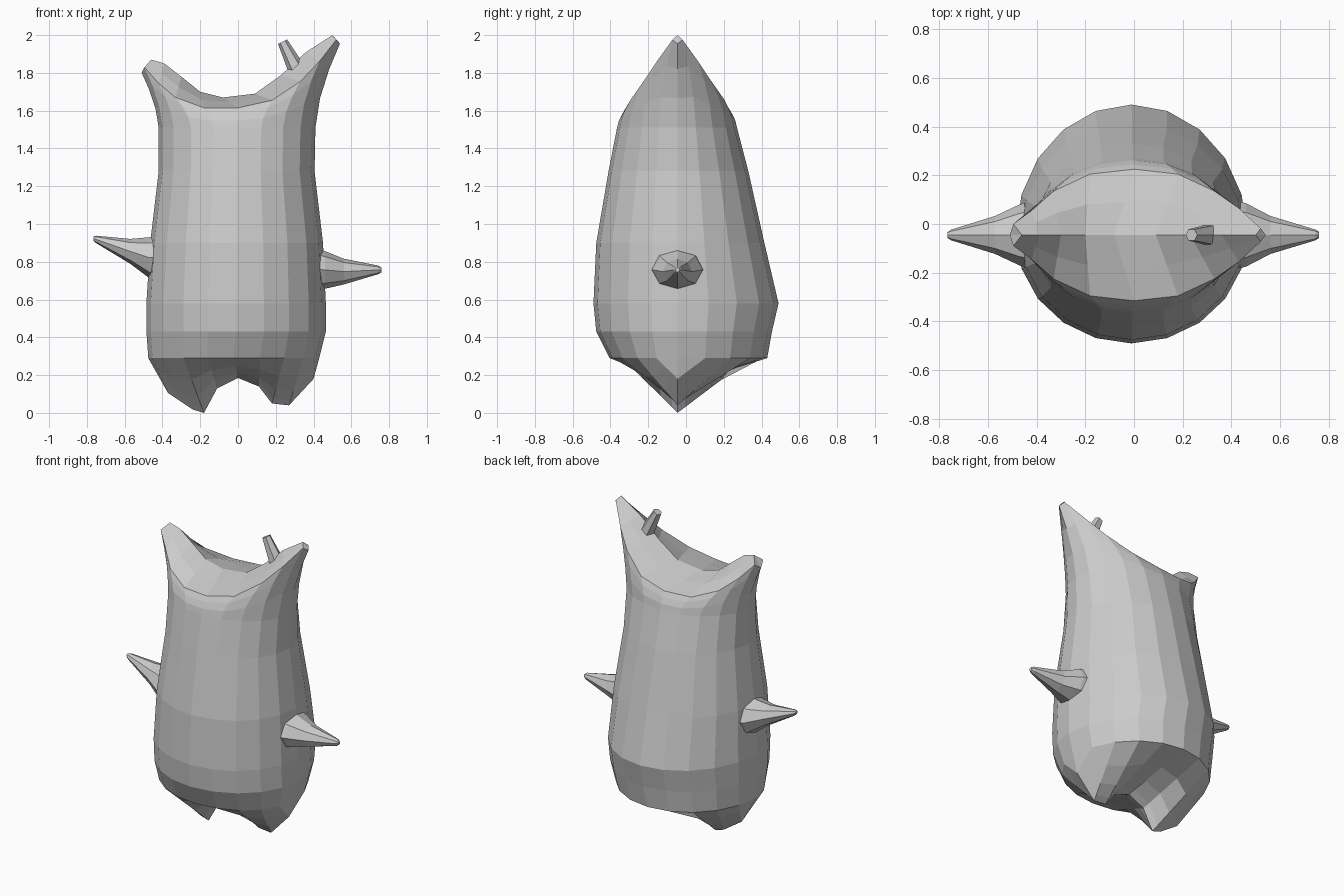
import bpy, bmesh
from math import sin, cos, pi
from mathutils import Vector

if "Cube" in bpy.data.objects:
    bpy.data.objects.remove(bpy.data.objects["Cube"])

N = 20           # sides of the body
H = N // 2       # columns run left to right, front and back points pair up
CY = -0.045      # y of the plane holding ears, arms and feet


def finish(bm, name):
    bmesh.ops.recalc_face_normals(bm, faces=bm.faces)
    me = bpy.data.meshes.new(name)
    bm.to_mesh(me)
    bm.free()
    ob = bpy.data.objects.new(name, me)
    bpy.context.collection.objects.link(ob)
    return ob


def bridge(bm, a, b):
    for k in range(len(a)):
        j = (k + 1) % len(a)
        bm.faces.new((a[k], a[j], b[j], b[k]))


def body_ring(xl, xr, yf, yb, z):
    pts = []
    for k in range(N):
        a = 2 * pi * k / N
        s = sin(a)
        y = CY + (s * (yf - CY) if s > 0 else -s * (yb - CY))
        pts.append(Vector(((xl + xr) / 2 - (xr - xl) / 2 * cos(a), y, z)))
    return pts


def close_over(bm, ring, ridge, fracs):
    """Close a ring with rows running from front edge over a ridge to the back edge."""
    cols = []
    for i, (x, z) in enumerate(ridge, 1):
        r = bm.verts.new((x, CY, z))
        front, back = ring[i], ring[N - i]
        half1 = [bm.verts.new(front.co.lerp(r.co, t)) for t in fracs]
        half2 = [bm.verts.new(back.co.lerp(r.co, t)) for t in reversed(fracs)]
        cols.append([front] + half1 + [r] + half2 + [back])
    for a, b in zip(cols, cols[1:]):
        for j in range(len(a) - 1):
            bm.faces.new((a[j], a[j + 1], b[j + 1], b[j]))
    for tip, col in ((ring[0], cols[0]), (ring[H], cols[-1])):
        for j in range(len(col) - 1):
            bm.faces.new((tip, col[j], col[j + 1]))


# Body: stacked oval rings, rising into a rim that peaks at both ears
rings = [body_ring(*r) for r in (
    (-.475, .43, -.405, .43, .29),
    (-.485, .465, -.475, .455, .43),
    (-.485, .465, -.49, .49, .58),
    (-.465, .45, -.475, .415, .90),
    (-.42, .405, -.41, .33, 1.28),
    (-.42, .41, -.365, .27, 1.51))]

# Rim columns: x, z, half depth
rim_cols = [(-.51, 1.80, 0), (-.495, 1.83, .045), (-.42, 1.745, .10),
            (-.33, 1.67, .18), (-.18, 1.615, .25), (0, 1.615, .27),
            (.18, 1.655, .25), (.33, 1.755, .18), (.43, 1.86, .11),
            (.52, 1.975, .027), (.54, 1.955, 0)]
rim = []
for k in range(N):
    x, z, h = rim_cols[k if k <= H else N - k]
    rim.append(Vector((x, CY - h if k <= H else CY + h, z)))

for t in (.35, .7):
    blend = []
    for p, q in zip(rings[5], rim):
        v = p.lerp(q, t ** 1.6)
        v.z = p.z + (q.z - p.z) * t
        blend.append(v)
    rings.append(blend)
rings.append(rim)

bm = bmesh.new()
vr = [[bm.verts.new(p) for p in r] for r in rings]
for a, b in zip(vr, vr[1:]):
    bridge(bm, a, b)

# Saddle between the ears
close_over(bm, vr[-1], [(-.46, 1.87), (-.39, 1.85), (-.30, 1.78), (-.20, 1.70),
                        (-.08, 1.67), (.09, 1.69), (.23, 1.79), (.36, 1.91),
                        (.50, 2.0)], (.5,))
# Underside with two stubby feet
close_over(bm, vr[0], [(-.37, .105), (-.24, .018), (-.18, 0), (-.11, .13),
                       (0, .185), (.11, .14), (.18, .05), (.27, .04),
                       (.40, .18)], (.4, .7, .9))
finish(bm, "body")


# Arms: eight-sided tapering spikes; sections are x, centre z, half height, half depth
def arm(name, sections):
    bm = bmesh.new()
    loops = []
    for x, z, rz, ry in sections:
        loops.append([bm.verts.new((x, CY + ry * sin(pi * k / 4), z + rz * cos(pi * k / 4)))
                      for k in range(8)])
    for a, b in zip(loops, loops[1:]):
        bridge(bm, a, b)
    bm.faces.new(loops[0])
    bm.faces.new(loops[-1])
    finish(bm, name)


arm("left_arm", [(-.42, .825, .118, .14), (-.47, .822, .108, .125),
                 (-.57, .855, .066, .078), (-.75, .918, .02, .022),
                 (-.765, .922, .012, .012)])
arm("right_arm", [(.42, .76, .11, .14), (.46, .757, .1, .13),
                  (.56, .748, .068, .078), (.745, .757, .022, .022),
                  (.76, .757, .012, .012)])

# Small six-sided stub on the taller ear
base, tip = Vector((.31, CY, 1.82)), Vector((.236, CY, 1.965))
axis = tip - base
bm = bmesh.new()
bmesh.ops.create_cone(bm, cap_ends=True, segments=6, radius1=.046, radius2=.027,
                      depth=axis.length)
bmesh.ops.transform(bm, matrix=axis.to_track_quat('Z', 'Y').to_matrix().to_4x4(),
                    verts=bm.verts)
bmesh.ops.translate(bm, vec=(base + tip) / 2, verts=bm.verts)
finish(bm, "ear_stub")
